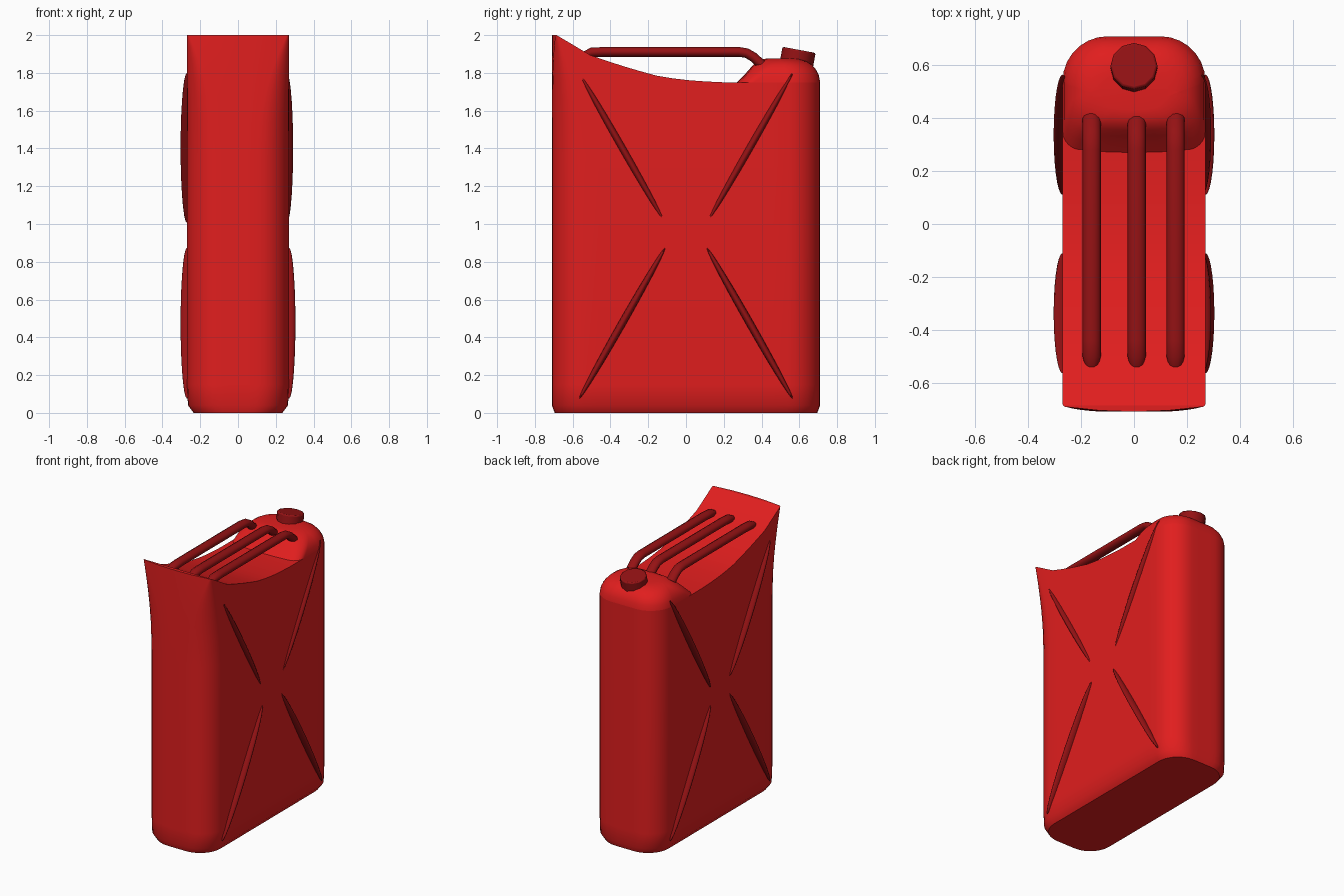
import bpy, bmesh, math
from mathutils import Vector

if "Cube" in bpy.data.objects:
    bpy.data.objects.remove(bpy.data.objects["Cube"])


def material(name, rgb):
    m = bpy.data.materials.new(name)
    m.diffuse_color = (*rgb, 1)
    m.use_nodes = True
    m.node_tree.nodes["Principled BSDF"].inputs["Base Color"].default_value = m.diffuse_color
    return m


RED = material("red_paint", (0.75, 0.013, 0.013))
DARK = material("dark_red_paint", (0.30, 0.006, 0.007))


def finish(ob, mat, angle=35):
    ob.data.materials.append(mat)
    bpy.ops.object.select_all(action='DESELECT')
    ob.select_set(True)
    bpy.context.view_layer.objects.active = ob
    bpy.ops.object.shade_smooth_by_angle(angle=math.radians(angle))


def half_plan(w, y0, y1, rf, rb, bow=0.0, segs=7, side=14):
    """Right half of a rounded rectangle, from front centre to back centre."""
    front = [(0, y0), ((w - rf) / 2, y0)]
    for i in range(segs + 1):
        a = math.pi / 2 * i / segs
        front.append((w - rf + rf * math.sin(a), y0 + rf - rf * math.cos(a)))
    pts = [(x, y + bow * (x / w) ** 2) for x, y in front]
    ya, yb = pts[-1][1], y1 - rb
    pts += [(w, ya + (yb - ya) * i / side) for i in range(1, side)]
    for i in range(segs + 1):
        a = math.pi / 2 * i / segs
        pts.append((w - rb + rb * math.cos(a), yb + rb * math.sin(a)))
    return pts + [((w - rb) / 2, y1), (0, y1)]


def loft(name, halves, mat, bottom=True):
    """Skin a stack of mirrored half rings, closing the ends with cross strips."""
    bm = bmesh.new()
    rings = []
    for half in halves:
        right = [bm.verts.new(p) for p in half]
        left = [right[0]] + [bm.verts.new((-x, y, z)) for x, y, z in half[1:-1]] + [right[-1]]
        rings.append((right, left))
    for (r0, l0), (r1, l1) in zip(rings, rings[1:]):
        for i in range(len(r0) - 1):
            bm.faces.new((r0[i], r0[i + 1], r1[i + 1], r1[i]))
            bm.faces.new((l0[i + 1], l0[i], l1[i], l1[i + 1]))
    for r, l in ([rings[0]] if bottom else []) + [rings[-1]]:
        for i in range(len(r) - 1):
            vs = list(dict.fromkeys((r[i], r[i + 1], l[i + 1], l[i])))
            bm.faces.new(vs)
    bmesh.ops.recalc_face_normals(bm, faces=bm.faces)
    me = bpy.data.meshes.new(name)
    bm.to_mesh(me)
    bm.free()
    ob = bpy.data.objects.new(name, me)
    bpy.context.collection.objects.link(ob)
    finish(ob, mat)
    return ob


# Height of the swept top, front to back
TOP = [(-0.72, 2.0), (-0.685, 2.0), (-0.66, 1.985), (-0.5, 1.89), (-0.3, 1.825),
       (-0.13, 1.778), (0.05, 1.757), (0.2, 1.75), (0.8, 1.75)]


def top_z(y):
    for (ya, za), (yb, zb) in zip(TOP, TOP[1:]):
        if y <= yb:
            return za + (zb - za) * (y - ya) / (yb - ya)
    return 1.75


# Body: rounded front corners sharpen towards the raised lip
rings = [[(x, y, 0) for x, y in half_plan(0.235, -0.695, 0.695, 0.16, 0.16)]]
rings += [[(x, y, 0.04) for x, y in half_plan(0.265, -0.71, 0.71, 0.17, 0.17)]]
rings += [[(x, y, 0.15) for x, y in half_plan(0.27, -0.71, 0.71, 0.17, 0.17)]]
for t in (0, 0.3, 0.5, 0.65, 0.8, 0.9, 1.0):
    s = t ** 2
    plan = half_plan(0.27, -0.71, 0.71, 0.17 - 0.16 * s, 0.17, 0.02 * s)
    rings.append([(x, y, 1.35 + (top_z(y) - 1.35) * t) for x, y in plan])
loft("can_body", rings, RED)

# Raised filler hump at the back
hump = []
for z, inset, yf, rf in ((1.75, 0, 0.27, 0.06), (1.785, 0.006, 0.305, 0.07), (1.815, 0.02, 0.332, 0.08),
                         (1.842, 0.042, 0.355, 0.09), (1.86, 0.07, 0.375, 0.09), (1.872, 0.105, 0.40, 0.08),
                         (1.876, 0.14, 0.43, 0.06)):
    plan = half_plan(0.27 - inset, yf, 0.71 - inset, rf, 0.17 - inset * 0.6, 0.02)
    hump.append([(x, y, z) for x, y in plan])
loft("filler_hump", hump, RED, bottom=False)

# Three carrying handles
PATH = [(-0.54, 1.895), (-0.50, 1.908), (-0.44, 1.911), (0.28, 1.911), (0.32, 1.905), (0.355, 1.885), (0.40, 1.845)]
for name, x in (("left", -0.16), ("middle", 0.01), ("right", 0.157)):
    cu = bpy.data.curves.new(name + "_handle", 'CURVE')
    cu.dimensions = '3D'
    cu.bevel_depth = 0.027
    cu.bevel_resolution = 3
    cu.use_fill_caps = True
    sp = cu.splines.new('POLY')
    sp.points.add(len(PATH) - 1)
    for p, (y, z) in zip(sp.points, PATH):
        p.co = (0, y, z, 1)
    sp.points[0].radius = 0.7
    ob = bpy.data.objects.new(name + "_handle", cu)
    bpy.context.collection.objects.link(ob)
    ob.location.x = x
    ob.scale.x = 1.28
    bpy.ops.object.select_all(action='DESELECT')
    ob.select_set(True)
    bpy.context.view_layer.objects.active = ob
    bpy.ops.object.convert(target='MESH')
    finish(bpy.context.object, DARK, 50)

# Diagonal stiffening ribs on both sides
for sx in (-1, 1):
    for sy in (-1, 1):
        for level, a, b in (("upper", (0.565, 1.80), (0.11, 1.005)), ("lower", (0.565, 0.075), (0.11, 0.875))):
            d = Vector((0, sy * (b[0] - a[0]), b[1] - a[1]))
            depth_x = 0.258 if (sx > 0 and level == "upper") else 0.27
            bpy.ops.mesh.primitive_uv_sphere_add(
                segments=12, ring_count=14, radius=1,
                location=(sx * depth_x, sy * (a[0] + b[0]) / 2, (a[1] + b[1]) / 2))
            ob = bpy.context.object
            ob.name = "%s_%s_%s_rib" % ("left" if sx < 0 else "right", "front" if sy < 0 else "back", level)
            ob.scale = (0.034, 0.02, d.length / 2)
            ob.rotation_euler.x = math.atan2(-d.y, d.z)
            finish(ob, DARK, 60)

# Tilted screw cap
bpy.ops.mesh.primitive_cylinder_add(vertices=12, radius=0.089, depth=0.085, location=(0, 0.591, 1.88),
                                    rotation=(math.radians(-10.5), 0, 0))
cap = bpy.context.object
cap.name = "screw_cap"
bev = cap.modifiers.new("edge", 'BEVEL')
bev.width = 0.008
bev.segments = 2
bev.limit_method = 'ANGLE'
bev.angle_limit = math.radians(60)
finish(cap, DARK, 40)
